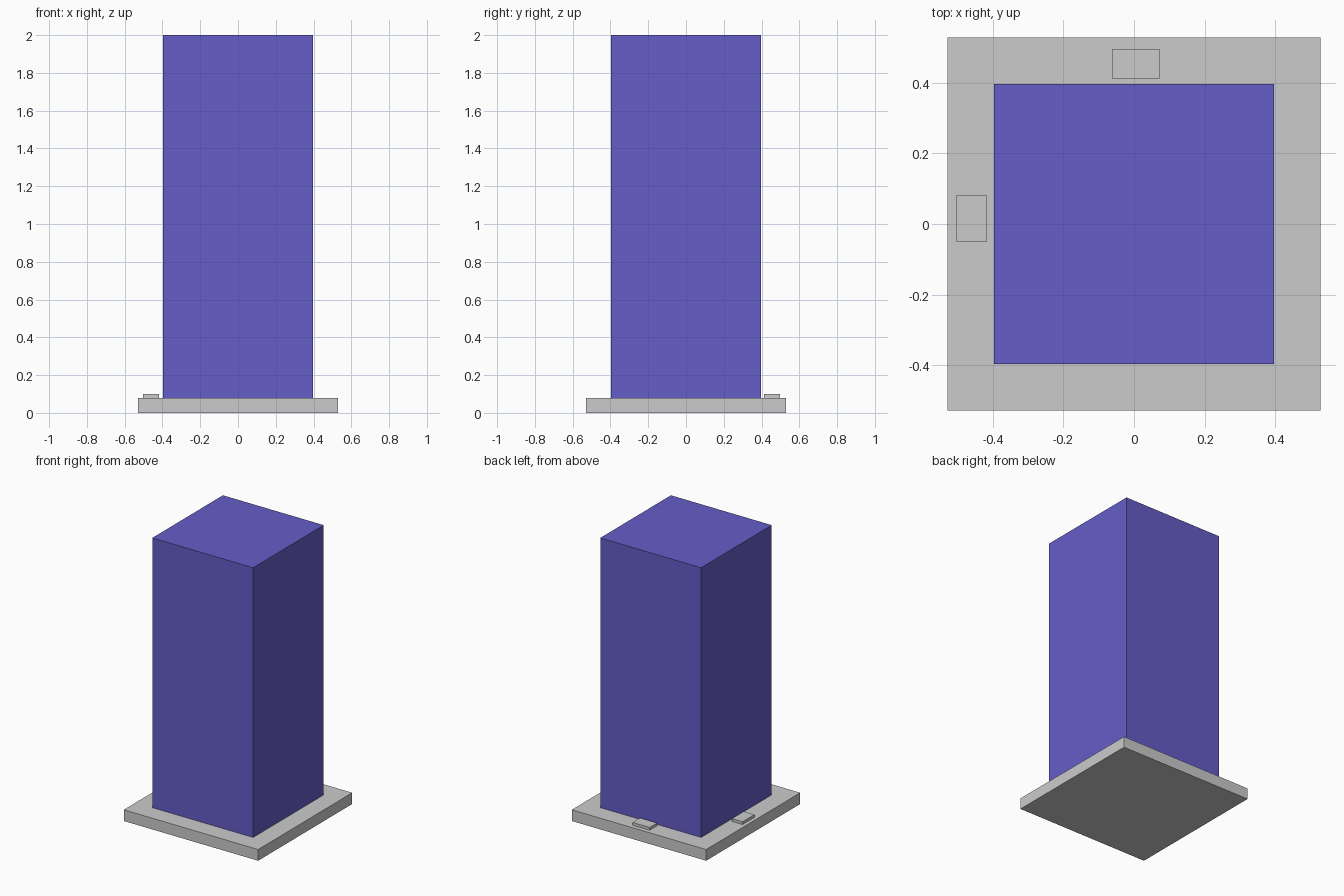
import bpy

if "Cube" in bpy.data.objects:
    bpy.data.objects.remove(bpy.data.objects["Cube"])


def box(name, lo, hi):
    """Axis-aligned box between two corners."""
    centre = [(a + b) / 2 for a, b in zip(lo, hi)]
    bpy.ops.mesh.primitive_cube_add(size=1, location=centre)
    obj = bpy.context.object
    obj.name = name
    obj.scale = [b - a for a, b in zip(lo, hi)]
    bpy.ops.object.transform_apply(location=False, rotation=False, scale=True)
    return obj


BASE, BODY, BASE_TOP = 0.529, 0.397, 0.08

# Square base plate
box("base_plate", (-BASE, -BASE, 0), (BASE, BASE, BASE_TOP))

# Tall coloured block
body = box("tall_block", (-BODY, -BODY, BASE_TOP), (BODY, BODY, 2.0))
mat = bpy.data.materials.new("violet_blue")
mat.diffuse_color = (0.13, 0.11, 0.58, 1)
mat.use_nodes = True
mat.node_tree.nodes["Principled BSDF"].inputs["Base Color"].default_value = mat.diffuse_color
body.data.materials.append(mat)

# Small raised tabs on the back and left rims
box("back_tab", (-0.062, 0.413, BASE_TOP), (0.072, 0.497, 0.1))
box("left_tab", (-0.503, -0.051, BASE_TOP), (-0.419, 0.082, 0.1))
